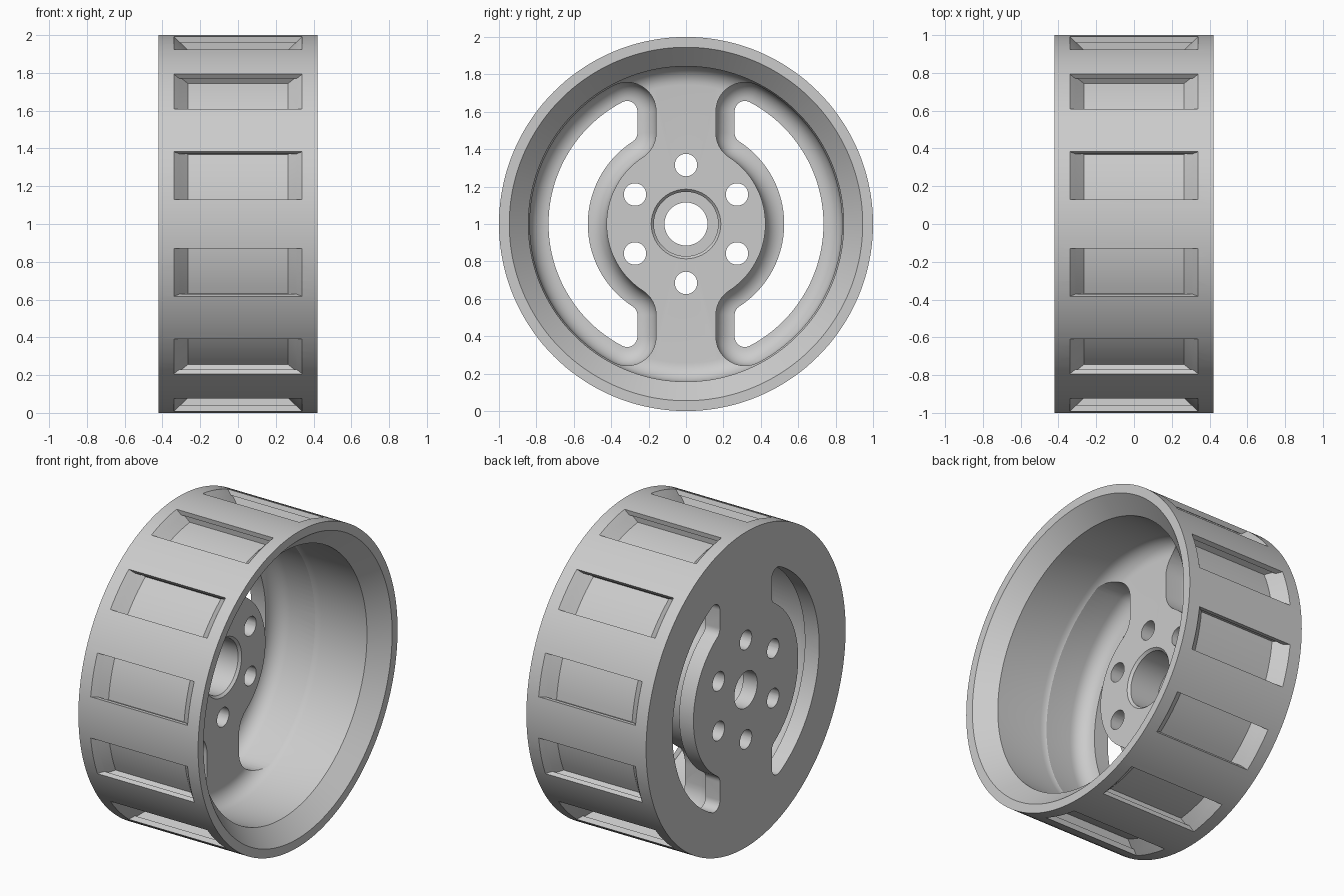
import bpy, bmesh
from math import sin, cos, pi, radians, atan2, sqrt

if "Cube" in bpy.data.objects:
    bpy.data.objects.remove(bpy.data.objects["Cube"])

CENTRE = 1.0  # axle height


def loft(bm, loops, closed=False, strip_cap=False):
    """Skin a list of closed loops; close end to end, or cap both ends."""
    rings = [[bm.verts.new(p) for p in loop] for loop in loops]
    n = len(rings[0])
    pairs = list(zip(rings, rings[1:])) + ([(rings[-1], rings[0])] if closed else [])
    for a, b in pairs:
        for i in range(n):
            j = (i + 1) % n
            bm.faces.new((a[i], a[j], b[j], b[i]))
    if closed:
        return
    for ring in (rings[0], rings[-1]):
        if strip_cap:
            for i in range(n // 2 - 1):
                bm.faces.new((ring[i], ring[i + 1], ring[n - 2 - i], ring[n - 1 - i]))
        else:
            bm.faces.new(ring)


def make_object(name, bm):
    bmesh.ops.recalc_face_normals(bm, faces=bm.faces)
    mesh = bpy.data.meshes.new(name)
    bm.to_mesh(mesh)
    bm.free()
    obj = bpy.data.objects.new(name, mesh)
    bpy.context.collection.objects.link(obj)
    return obj


def polar(x, r, a):
    return (x, r * cos(a), CENTRE + r * sin(a))


def sweep(a, b, steps):
    return [a + (b - a) * i / steps for i in range(steps + 1)]


# Wheel body: lathed cup with a thick web, rounded floor and stepped bore
BACK, WEB, LIP, FRONT = -0.42, -0.105, -0.32, 0.42
CUP, FILLET = 0.843, 0.1
profile = [(BACK, 0.115), (BACK, 1.0), (FRONT, 1.0), (FRONT, 0.945), (0.315, CUP)]
profile += [(WEB + FILLET * (1 - sin(t)), CUP - FILLET * (1 - cos(t)))
            for t in sweep(0, pi / 2, 8)]
profile += [(WEB, 0.186), (WEB - 0.015, 0.172), (LIP, 0.172), (LIP, 0.115)]
SEG = 144
bm = bmesh.new()
loft(bm, [[polar(x, r, 2 * pi * k / SEG) for x, r in profile] for k in range(SEG)],
     closed=True)
wheel = make_object("wheel_body", bm)

cut = bmesh.new()

# Web windows: outline points with outward normals, so it can be offset
R_OUT, R_IN, SIDE, CORNER = 0.735, 0.525, 0.26, 0.055
cy = SIDE + CORNER
za = sqrt((R_OUT - CORNER) ** 2 - cy ** 2)
zb = sqrt((R_IN + CORNER) ** 2 - cy ** 2)
ta, tb = atan2(za, cy), atan2(zb, cy)


def arc(y, z, r, a0, a1, steps, sign=1):
    return [(y + r * cos(t), z + r * sin(t), sign * cos(t), sign * sin(t))
            for t in sweep(a0, a1, steps)]


half = arc(0, 0, R_OUT, 0, ta, 24)
half += arc(cy, za, CORNER, ta, pi, 12)[1:]
half += arc(cy, zb, CORNER, pi, pi + tb, 8)
half += arc(0, 0, R_IN, tb, 0, 20, -1)[1:]
outline = half + [(y, -z, ny, -nz) for y, z, ny, nz in half[-2:0:-1]]

# Straight lip, concave fillet, then a straight wall up into the cup
levels = [(BACK - 0.05, 0.0)]
levels += [(LIP + FILLET * (1 - cos(t)), FILLET * sin(t)) for t in sweep(0, pi / 2, 8)]
levels += [(0.03, FILLET)]
for side in (1, -1):
    loft(cut, [[(x, side * (y + d * ny), CENTRE + z + d * nz)
                for y, z, ny, nz in outline] for x, d in levels])

# Bolt holes around the hub
for k in range(6):
    a = radians(90 + 60 * k)
    y, z = 0.315 * cos(a), CENTRE + 0.315 * sin(a)
    loft(cut, [[(x, y + 0.06 * cos(t), z + 0.06 * sin(t))
                for t in sweep(0, 2 * pi, 32)[:-1]] for x in (BACK - 0.05, 0.0)])

# Tread recesses: sloped ends and slightly undercut long sides
recess = [(1.03, 7.5), (0.97, 7.5), (0.969, 8.5), (0.925, 8.5)]  # radius, half angle
for k in range(12):
    mid = radians(15 + 30 * k)
    loops = []
    for r, w in recess:
        end = 0.34 - (1 - r)
        angles = sweep(mid - radians(w), mid + radians(w), 6)
        loops.append([polar(-end, r, a) for a in angles]
                     + [polar(end, r, a) for a in reversed(angles)])
    loft(cut, loops, strip_cap=True)

cutter = make_object("cutter", cut)
cutter.hide_render = True

# Cut everything in one pass
mod = wheel.modifiers.new("openings", "BOOLEAN")
mod.operation = "DIFFERENCE"
mod.solver = "EXACT"
mod.object = cutter
bpy.ops.object.select_all(action="DESELECT")
wheel.select_set(True)
bpy.context.view_layer.objects.active = wheel
bpy.ops.object.modifier_apply(modifier=mod.name)
bpy.data.objects.remove(cutter)

# Plain grey finish
grey = bpy.data.materials.new("light_grey")
grey.use_nodes = True
grey.diffuse_color = (0.6, 0.6, 0.6, 1)
grey.node_tree.nodes["Principled BSDF"].inputs["Base Color"].default_value = (0.6, 0.6, 0.6, 1)
wheel.data.materials.clear()
wheel.data.materials.append(grey)
bpy.ops.object.shade_smooth_by_angle(angle=radians(25))
